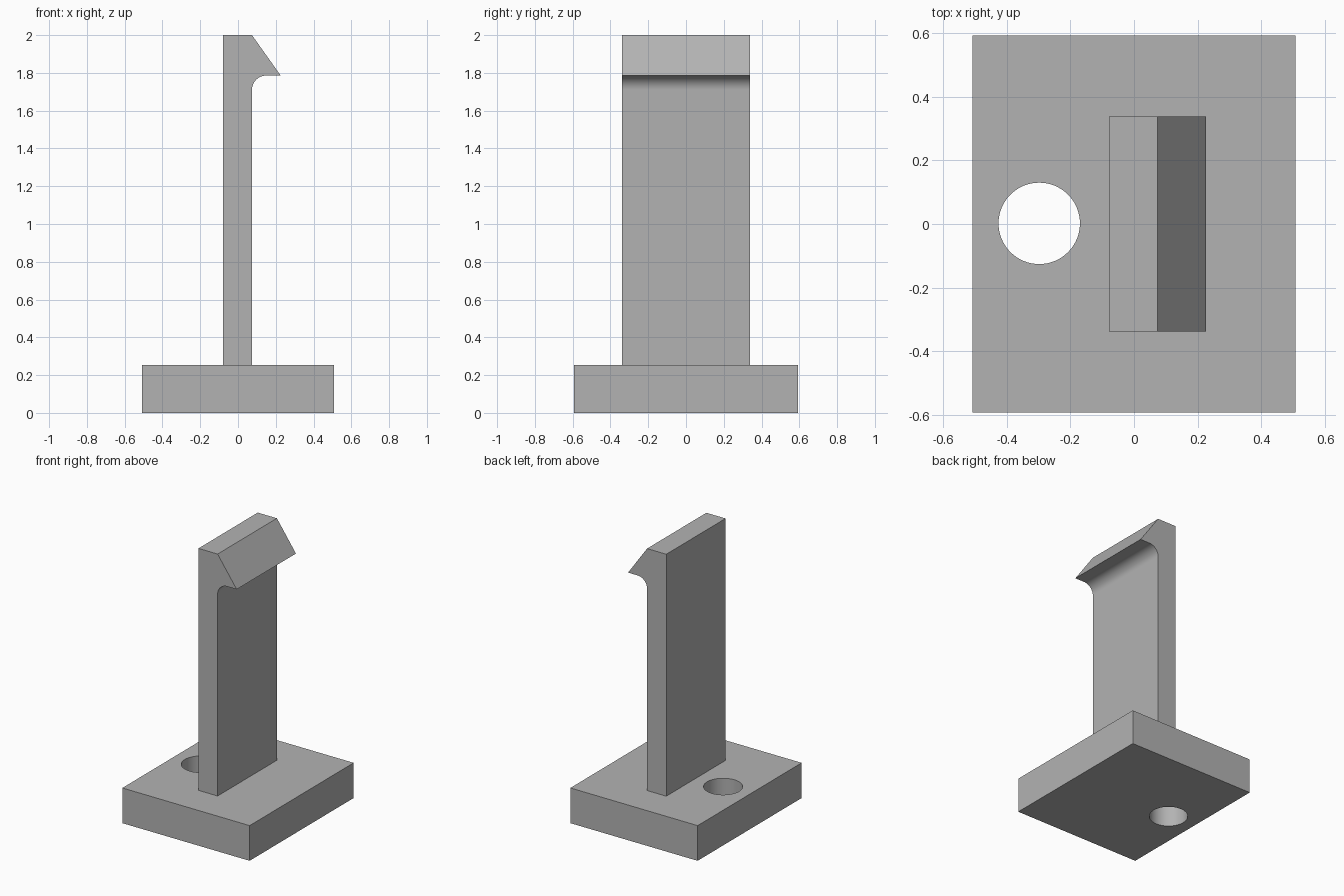
import bpy, bmesh, math

if "Cube" in bpy.data.objects:
    bpy.data.objects.remove(bpy.data.objects["Cube"])

# Single grey finish
grey = bpy.data.materials.new("plain grey")
grey.diffuse_color = (0.45, 0.45, 0.45, 1)
grey.use_nodes = True
grey.node_tree.nodes["Principled BSDF"].inputs["Base Color"].default_value = grey.diffuse_color


def extrude_profile(name, points, axis, start, end):
    """Extrude a 2D outline along y (points are x, z) or z (points are x, y)."""
    def place(p, d):
        return (p[0], d, p[1]) if axis == "y" else (p[0], p[1], d)
    bm = bmesh.new()
    face = bm.faces.new([bm.verts.new(place(p, start)) for p in points])
    solid = bmesh.ops.extrude_face_region(bm, geom=[face])
    moved = [v for v in solid["geom"] if isinstance(v, bmesh.types.BMVert)]
    shift = (0, end - start, 0) if axis == "y" else (0, 0, end - start)
    bmesh.ops.translate(bm, verts=moved, vec=shift)
    bmesh.ops.recalc_face_normals(bm, faces=bm.faces)
    mesh = bpy.data.meshes.new(name)
    bm.to_mesh(mesh)
    bm.free()
    obj = bpy.data.objects.new(name, mesh)
    bpy.context.collection.objects.link(obj)
    mesh.materials.append(grey)
    return obj


def arc(cx, cy, r, a0, a1, n):
    return [(cx + r * math.cos(math.radians(a0 + (a1 - a0) * i / n)),
             cy + r * math.sin(math.radians(a0 + (a1 - a0) * i / n)))
            for i in range(n + 1)]


def smooth(obj):
    bpy.ops.object.select_all(action="DESELECT")
    obj.select_set(True)
    bpy.context.view_layer.objects.active = obj
    bpy.ops.object.shade_smooth_by_angle(angle=math.radians(30))


# Base plate with a round screw hole
BASE_H = 0.254
base = extrude_profile("base_plate", [(-0.508, -0.593), (0.508, -0.593),
                                      (0.508, 0.593), (-0.508, 0.593)],
                       "z", 0, BASE_H)
cutter = extrude_profile("hole_cutter", arc(-0.298, 0.002, 0.128, 0, 360, 64)[:-1],
                         "z", -0.1, BASE_H + 0.1)
cutter.hide_render = True
cut = base.modifiers.new("screw_hole", "BOOLEAN")
cut.operation = "DIFFERENCE"
cut.object = cutter
cut.solver = "EXACT"
bpy.context.view_layer.objects.active = base
bpy.ops.object.modifier_apply(modifier=cut.name)
bpy.data.objects.remove(cutter)
smooth(base)

# Upright snap arm: flat back, sloped catch, rounded inner corner under it
LEFT, RIGHT, TIP, CATCH_Z, R = -0.079, 0.074, 0.226, 1.786, 0.076
outline = [(LEFT, BASE_H), (RIGHT, BASE_H)]
outline += arc(RIGHT + R, CATCH_Z - R, R, 180, 90, 16)
outline += [(TIP, CATCH_Z), (RIGHT, 2.0), (LEFT, 2.0)]
arm = extrude_profile("snap_arm", outline, "y", -0.338, 0.338)
smooth(arm)
